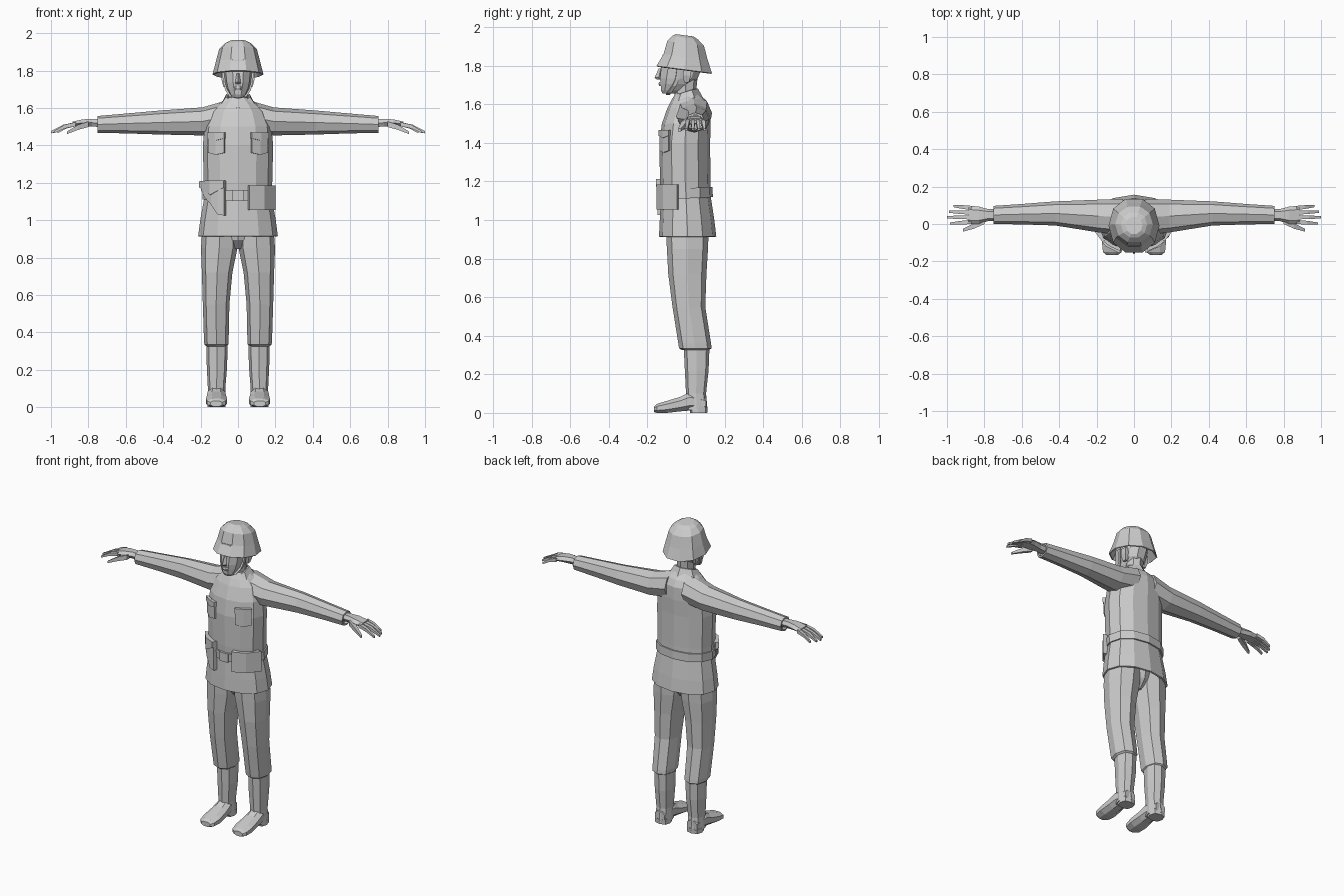
import bpy, bmesh
from math import sin, cos, pi, radians


def build(name, rings, mirror=False, caps=True, loop=False):
    """Skin a list of equal-length point rings into one flat-shaded object."""
    bm = bmesh.new()
    vr = [[bm.verts.new(p) for p in r] for r in rings]
    n = len(vr[0])
    pairs = list(zip(vr, vr[1:])) + ([(vr[-1], vr[0])] if loop else [])
    for a, b in pairs:
        for i in range(n):
            j = (i + 1) % n
            bm.faces.new((a[i], a[j], b[j], b[i]))
    if caps and not loop:
        bm.faces.new(vr[0])
        bm.faces.new(vr[-1])
    bmesh.ops.recalc_face_normals(bm, faces=bm.faces)
    me = bpy.data.meshes.new(name)
    bm.to_mesh(me)
    bm.free()
    ob = bpy.data.objects.new(name, me)
    bpy.context.collection.objects.link(ob)
    if mirror:
        ob.modifiers.new("Mirror", "MIRROR").use_mirror_merge = False
    return ob


def loft(name, axis, rows, n=8, p=2.0, half=False, mirror=False, tilt=0.0):
    """Rows are (position on axis, u min, u max, v min, v max); tilt shears z along y."""
    rings = []
    for a, u0, u1, v0, v1 in rows:
        ring = []
        for i in range(n):
            t = 2 * pi * (i + (0.5 if half else 0)) / n
            k = 1 / cos(pi / n) if half else 1
            c, s = cos(t) * k, sin(t) * k
            c = (1 if c > 0 else -1) * abs(c) ** (2 / p)
            s = (1 if s > 0 else -1) * abs(s) ** (2 / p)
            u = (u0 + u1) / 2 + (u1 - u0) / 2 * c
            v = (v0 + v1) / 2 + (v1 - v0) / 2 * s
            ring.append({"x": (a, u, v), "y": (u, a, v), "z": (u, v, a + tilt * v)}[axis])
        rings.append(ring)
    return build(name, rings, mirror)


def wrap(name, cols, rx, ry, d, cy=-0.005, taper=0.0, mirror=False):
    """Slab wrapped round the body; columns are (degrees from front, z low, z high)."""
    rings = []
    for deg, lo, hi in cols:
        t = radians(deg)
        rings.append([((rx + o) * sin(t), cy - (ry + o) * cos(t), z)
                      for o, z in ((0, lo), (-taper, hi), (d - taper, hi), (d, lo))])
    return build(name, rings, mirror)


# Jacket with hollow skirt
loft("jacket", "z", [
    (0.96, -0.185, 0.185, -0.11, 0.125), (0.912, -0.205, 0.205, -0.133, 0.148),
    (0.915, -0.213, 0.213, -0.140, 0.157), (1.00, -0.202, 0.202, -0.136, 0.147),
    (1.11, -0.182, 0.182, -0.130, 0.130), (1.20, -0.183, 0.183, -0.135, 0.127),
    (1.40, -0.188, 0.188, -0.138, 0.125), (1.50, -0.178, 0.178, -0.125, 0.128),
    (1.58, -0.145, 0.145, -0.097, 0.125), (1.62, -0.105, 0.105, -0.077, 0.105),
    (1.655, -0.06, 0.06, -0.055, 0.065)], n=12, p=2.15)

# Sleeves, ending in a recessed cuff
loft("sleeves", "x", [
    (0.06, -0.06, 0.135, 1.47, 1.64), (0.19, -0.045, 0.130, 1.453, 1.603),
    (0.42, -0.008, 0.121, 1.458, 1.586), (0.60, -0.002, 0.107, 1.464, 1.57),
    (0.75, 0.0, 0.097, 1.467, 1.557), (0.75, 0.010, 0.087, 1.477, 1.547),
    (0.73, 0.010, 0.087, 1.477, 1.547)], n=8, p=2.2, mirror=True)

# Hands: palm, four fingers and thumb
loft("palms", "x", [
    (0.72, 0.018, 0.080, 1.495, 1.543), (0.78, 0.016, 0.080, 1.498, 1.544),
    (0.83, 0.000, 0.093, 1.500, 1.541), (0.885, 0.000, 0.098, 1.498, 1.528)],
    n=6, p=2.6, mirror=True)
for i, (yb, yt, tip) in enumerate([(0.086, 0.096, 0.965), (0.061, 0.066, 0.99),
                                   (0.036, 0.036, 1.0), (0.011, 0.002, 0.985)]):
    rows = []
    for f, z, r in ((0, 1.513, 0.011), (0.5, 1.500, 0.010), (1, 1.470, 0.006)):
        y = yb + (yt - yb) * f
        rows.append((0.87 + (tip - 0.87) * f, y - r, y + r, z - r, z + r))
    loft(f"fingers_{i + 1}", "x", rows, n=4, half=True, mirror=True)
loft("thumbs", "x", [
    (0.80, 0.000, 0.030, 1.498, 1.528), (0.855, -0.025, 0.004, 1.483, 1.51),
    (0.915, -0.041, -0.026, 1.460, 1.474)], n=4, half=True, mirror=True)

# Trousers gathered over the boots
loft("trousers", "z", [
    (0.96, 0.0, 0.190, -0.105, 0.118), (0.85, 0.003, 0.198, -0.099, 0.114),
    (0.72, 0.030, 0.193, -0.092, 0.106), (0.55, 0.046, 0.188, -0.070, 0.100),
    (0.36, 0.050, 0.182, -0.040, 0.130), (0.335, 0.052, 0.180, -0.036, 0.133),
    (0.325, 0.062, 0.168, -0.020, 0.118)], n=8, p=2.4, mirror=True)
loft("crotch", "z", [
    (0.845, -0.02, 0.02, -0.04, 0.06), (0.895, -0.085, 0.085, -0.088, 0.10),
    (0.96, -0.12, 0.12, -0.10, 0.11)], n=8, p=2.4)

# Boots: shaft, foot and heel
loft("boot_shafts", "z", [
    (0.345, 0.056, 0.169, -0.012, 0.122), (0.22, 0.058, 0.167, -0.006, 0.117),
    (0.10, 0.068, 0.161, 0.0, 0.104), (0.015, 0.066, 0.164, 0.0, 0.112)],
    n=8, p=2.5, mirror=True)
loft("boot_feet", "y", [
    (0.105, 0.080, 0.152, 0.015, 0.08), (0.02, 0.068, 0.163, 0.012, 0.108),
    (-0.03, 0.064, 0.166, 0.008, 0.083), (-0.10, 0.058, 0.171, 0.0, 0.062),
    (-0.15, 0.066, 0.166, 0.0, 0.047), (-0.165, 0.085, 0.148, 0.004, 0.034)],
    n=8, p=2.2, half=True, mirror=True)
loft("boot_heels", "z", [
    (0.0, 0.068, 0.162, 0.022, 0.110), (0.03, 0.068, 0.162, 0.018, 0.112)],
    n=8, p=2.8, mirror=True)

# Belt, buckle, holster and cartridge pouch
loft("belt", "z", [
    (1.112, -0.180, 0.180, -0.128, 0.128), (1.112, -0.190, 0.190, -0.139, 0.139),
    (1.165, -0.190, 0.190, -0.142, 0.138), (1.165, -0.180, 0.180, -0.128, 0.125)],
    n=12, p=2.15, tilt=0.05)
wrap("buckle", [(-9, 1.103, 1.160), (9, 1.103, 1.160)], 0.185, 0.134, 0.010)
wrap("holster", [(-75, 1.165, 1.205), (-62, 1.125, 1.208), (-45, 1.085, 1.21),
                 (-32, 1.03, 1.21), (-21, 1.025, 1.21)], 0.180, 0.128, 0.026)
wrap("holster_flap", [(-76, 1.175, 1.208), (-45, 1.135, 1.213), (-21, 1.175, 1.213)],
     0.190, 0.138, 0.024)
wrap("pouch", [(17, 1.055, 1.185), (43, 1.055, 1.185), (75, 1.055, 1.185)],
     0.180, 0.128, 0.028)

# Breast pockets with flaps
wrap("breast_pockets", [(22, 1.36, 1.46), (38, 1.35, 1.46), (54, 1.36, 1.46)],
     0.185, 0.132, 0.012, mirror=True)
wrap("pocket_flaps", [(21.5, 1.438, 1.468), (38, 1.425, 1.468), (54.5, 1.438, 1.468)],
     0.185, 0.131, 0.018, mirror=True)

# Turned-down collar
wrap("collar", [(4, 1.60, 1.632), (30, 1.595, 1.64), (65, 1.622, 1.658),
                (120, 1.632, 1.675), (180, 1.635, 1.682)],
     0.088, 0.078, 0.010, cy=0.0, taper=0.026, mirror=True)

# Neck and head
loft("neck", "z", [(1.58, -0.06, 0.06, -0.06, 0.065), (1.66, -0.052, 0.052, -0.06, 0.052),
                   (1.76, -0.056, 0.056, -0.06, 0.062)], n=8)
loft("head", "z", [
    (1.655, -0.030, 0.030, -0.122, -0.060), (1.672, -0.046, 0.046, -0.132, -0.015),
    (1.705, -0.064, 0.064, -0.135, 0.030), (1.735, -0.072, 0.072, -0.139, 0.065),
    (1.785, -0.078, 0.078, -0.134, 0.085), (1.86, -0.080, 0.080, -0.125, 0.088)],
    n=10, p=2.3, half=False)
loft("nose", "z", [(1.728, -0.014, 0.014, -0.150, -0.125), (1.738, -0.015, 0.015, -0.163, -0.12),
                   (1.785, -0.007, 0.007, -0.142, -0.12)], n=4)
loft("mouth", "z", [(1.695, -0.020, 0.020, -0.140, -0.12), (1.706, -0.023, 0.023, -0.144, -0.12),
                    (1.716, -0.018, 0.018, -0.141, -0.12)], n=6)
loft("ears", "z", [(1.712, 0.062, 0.078, -0.010, 0.014), (1.75, 0.066, 0.088, -0.016, 0.026),
                   (1.79, 0.066, 0.088, -0.012, 0.026)], n=4, half=True, mirror=True)

# Chin strap running under the jaw
path = [(0.088, -0.035, 1.80), (0.077, -0.045, 1.73), (0.069, -0.060, 1.695),
        (0.045, -0.085, 1.660), (0.0, -0.095, 1.648)]
build("chin_strap", [[(x, y - 0.010, z), (x, y + 0.010, z),
                      (x * 0.85, y + 0.010, z + 0.007), (x * 0.85, y - 0.010, z + 0.007)]
                     for x, y, z in path], mirror=True)

# Helmet: hollow flared rim and faceted dome
loft("helmet", "z", [
    (1.85, -0.085, 0.085, -0.12, 0.09), (1.775, -0.131, 0.131, -0.151, 0.135),
    (1.779, -0.136, 0.136, -0.160, 0.142), (1.845, -0.119, 0.119, -0.122, 0.118),
    (1.915, -0.101, 0.101, -0.102, 0.098), (1.945, -0.070, 0.070, -0.075, 0.065),
    (1.957, -0.045, 0.045, -0.055, 0.040)], n=10, p=2.1, tilt=-0.13)
